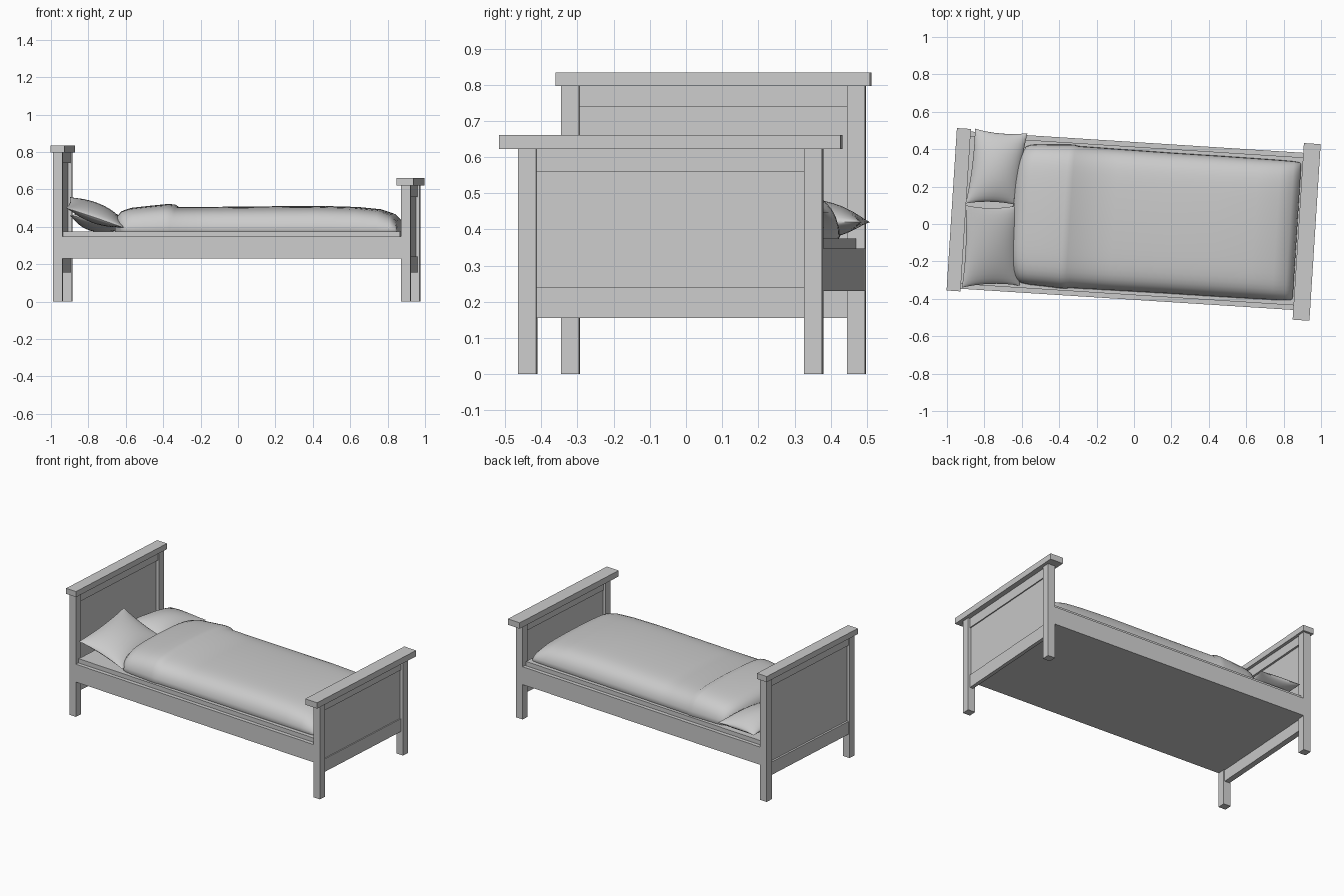
import bpy, bmesh, math
from mathutils import Matrix, Vector

cube = bpy.data.objects.get("Cube")
if cube:
    bpy.data.objects.remove(cube, do_unlink=True)

grey = bpy.data.materials.new("light_grey")
grey.use_nodes = True
COLOUR = (0.6, 0.6, 0.6, 1)
grey.diffuse_color = COLOUR
grey.node_tree.nodes["Principled BSDF"].inputs["Base Color"].default_value = COLOUR

# The whole bed stands slightly turned about the vertical
PLACE = Matrix.Translation((-0.007, 0.017, 0)) @ Matrix.Rotation(math.radians(-3.65), 4, "Z")


def add_object(name, bm, matrix, smooth=False):
    bmesh.ops.recalc_face_normals(bm, faces=bm.faces)
    mesh = bpy.data.meshes.new(name)
    bm.to_mesh(mesh)
    bm.free()
    mesh.materials.append(grey)
    obj = bpy.data.objects.new(name, mesh)
    obj.matrix_world = matrix
    bpy.context.collection.objects.link(obj)
    if smooth:
        for o in bpy.context.selected_objects:
            o.select_set(False)
        obj.select_set(True)
        bpy.context.view_layer.objects.active = obj
        bpy.ops.object.shade_smooth_by_angle(angle=math.radians(50))
    return obj


def box(name, x, y, z):
    """Box from (low, high) pairs."""
    bm = bmesh.new()
    bmesh.ops.create_cube(bm, size=1)
    for v in bm.verts:
        v.co = [(a + b) / 2 + c * (b - a) for c, (a, b) in zip(v.co, (x, y, z))]
    return add_object(name, bm, PLACE)


def grid_faces(bm, rows):
    for r, s in zip(rows, rows[1:]):
        for i in range(len(r) - 1):
            bm.faces.new((r[i], r[i + 1], s[i + 1], s[i]))


HALF = 0.421       # half width over the posts
POST = 0.05


def bed_end(name, x, top, cap_top, cap_depth, cap_half, rail_low, rail_half):
    inner = HALF - POST
    for side, word in ((1, "left"), (-1, "right")):
        ys = sorted((side * inner, side * HALF))
        box(f"{name}_{word}_post", (x - POST / 2, x + POST / 2), ys, (0, top))
    across = (-inner, inner)
    box(name + "_lower_rail", (x - rail_half, x + rail_half), across, (0.155, 0.24))
    box(name + "_upper_rail", (x - rail_half, x + rail_half), across, (rail_low, top))
    box(name + "_panel", (x - 0.005, x + 0.005), across, (0.24, rail_low))
    box(name + "_cap", (x - cap_depth / 2, x + cap_depth / 2),
        (-cap_half, cap_half), (top, cap_top))


bed_end("headboard", -0.932, 0.797, 0.834, 0.075, 0.435, 0.74, 0.018)
bed_end("footboard", 0.932, 0.622, 0.661, 0.09, 0.473, 0.56, 0.012)

# Side rails, base and mattress
for side, word in ((1, "left"), (-1, "right")):
    ys = sorted((side * (HALF - 0.025), side * HALF))
    box(word + "_side_rail", (-0.907, 0.907), ys, (0.23, 0.347))
box("bed_base", (-0.925, 0.925), (0.025 - HALF, HALF - 0.025), (0.23, 0.335))
box("mattress", (-0.905, 0.9), (-0.396, 0.396), (0.335, 0.375))


# Duvet: crowned cross-sections with a turned-back fold at the head
def duvet():
    # along the bed: position, half width, crown height
    stations = [(-0.645, 0.345, 0.025), (-0.638, 0.36, 0.07), (-0.61, 0.37, 0.105),
                (-0.56, 0.376, 0.122), (-0.46, 0.38, 0.133), (-0.37, 0.385, 0.142),
                (-0.335, 0.385, 0.14), (-0.315, 0.38, 0.127), (-0.1, 0.378, 0.127),
                (0.2, 0.376, 0.13), (0.45, 0.376, 0.132), (0.65, 0.375, 0.126),
                (0.77, 0.374, 0.114), (0.84, 0.372, 0.09), (0.872, 0.368, 0.055),
                (0.88, 0.36, 0.02)]
    count = 28
    bm = bmesh.new()
    upper, lower = [], []
    for x, half, height in stations:
        top, bottom = [], []
        for i in range(count + 1):
            v = -math.cos(math.pi * i / count)
            # head edge bows outward in the middle
            px = x + 0.045 * v ** 4 * max(0, (-0.315 - x) / 0.33)
            crown = 0.85 * (1 - v ** 8) ** 0.5 + 0.15 * (1 - v * v)
            top.append(bm.verts.new((px, half * v, 0.385 + height * crown - 0.005)))
            bottom.append(bm.verts.new((px, half * v * 0.985, 0.372)))
        upper.append(top)
        lower.append(bottom)
    grid_faces(bm, upper)
    grid_faces(bm, lower)
    for end in (0, -1):
        grid_faces(bm, [upper[end], lower[end]])
        grid_faces(bm, [[r[end] for r in upper], [r[end] for r in lower]])
    add_object("duvet", bm, PLACE, smooth=True)


duvet()


# Pillows: two puffed sheets stretched between four pointed corners
def pillow(name, corners, puff, n=16):
    a, b, c, d = [Vector(p) for p in corners]
    normal = (c - a).cross(d - b).normalized()
    bm = bmesh.new()
    for sign in (1, -1):
        rows = []
        for i in range(n + 1):
            row = []
            for j in range(n + 1):
                u, v = -math.cos(math.pi * i / n), -math.cos(math.pi * j / n)
                # edges draw in between the corners
                s = (1 + u * (1 - 0.07 * (1 - v * v))) / 2
                t = (1 + v * (1 - 0.07 * (1 - u * u))) / 2
                p = a.lerp(b, s).lerp(d.lerp(c, s), t)
                p += normal * sign * puff * ((1 - u * u) * (1 - v * v)) ** 0.6
                row.append(bm.verts.new(p))
            rows.append(row)
        grid_faces(bm, rows)
    bmesh.ops.remove_doubles(bm, verts=bm.verts, dist=0.0005)
    add_object(name, bm, Matrix(), smooth=True)


pillow("right_pillow", [(-0.92, -0.34, 0.5), (-0.61, -0.33, 0.395),
                        (-0.62, 0.1, 0.44), (-0.9, 0.1, 0.56)], 0.05)
pillow("left_pillow", [(-0.9, 0.11, 0.46), (-0.62, 0.1, 0.42),
                       (-0.57, 0.485, 0.42), (-0.85, 0.51, 0.42)], 0.06)
